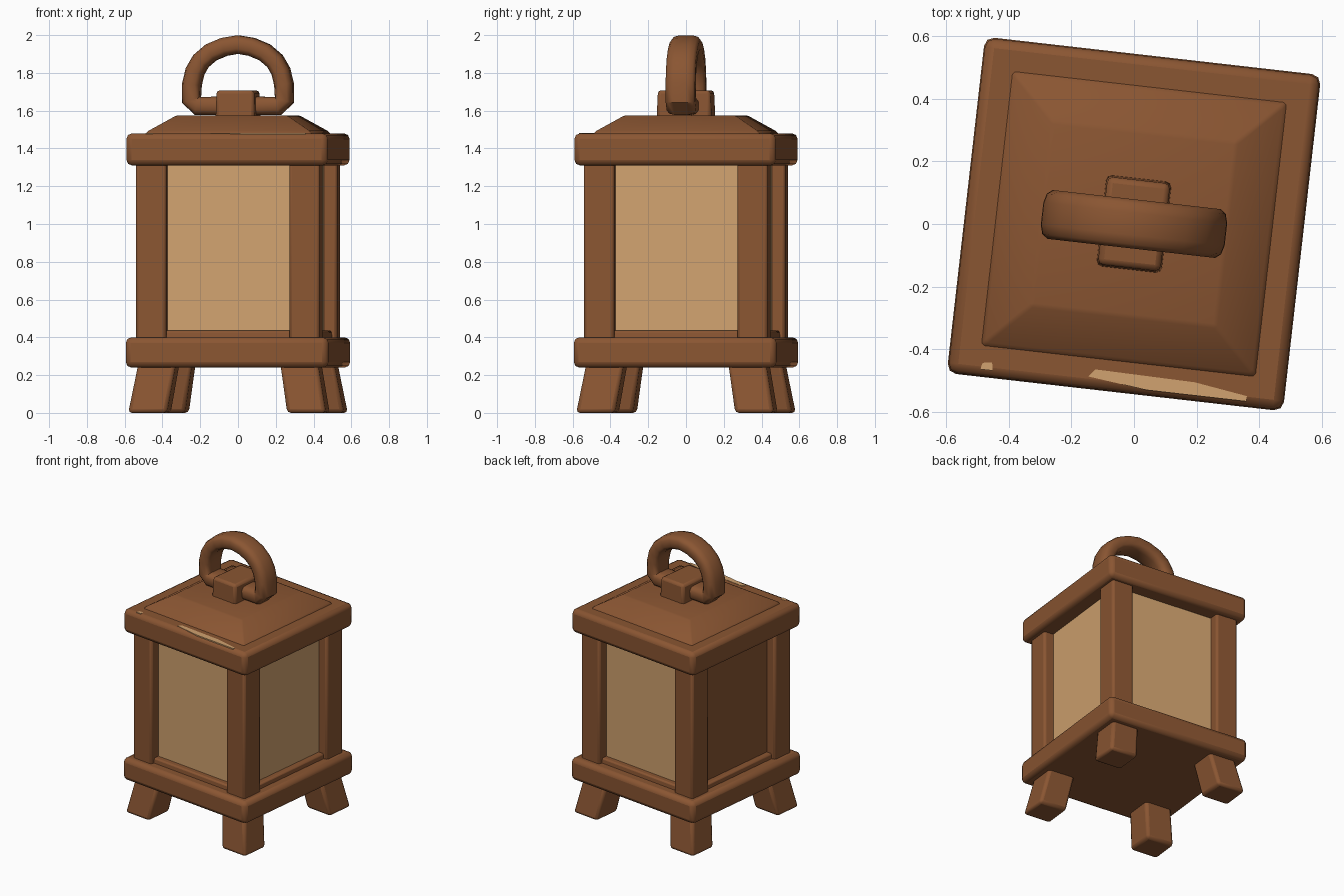
import bpy, bmesh, math
from mathutils import Vector

cube = bpy.data.objects.get("Cube")
if cube:
    bpy.data.objects.remove(cube, do_unlink=True)

TURN = math.radians(-6.5)   # the whole lantern stands slightly turned


def material(name, rgb):
    m = bpy.data.materials.new(name)
    m.use_nodes = True
    m.diffuse_color = (*rgb, 1)
    m.node_tree.nodes["Principled BSDF"].inputs["Base Color"].default_value = (*rgb, 1)
    return m


WOOD = material("brown wood", (0.255, 0.092, 0.032))
PAPER = material("warm paper", (0.64, 0.365, 0.16))


def finish(name, bm, mats, bevel=0, segments=2):
    bmesh.ops.recalc_face_normals(bm, faces=bm.faces)
    mesh = bpy.data.meshes.new(name)
    bm.to_mesh(mesh)
    bm.free()
    for m in mats:
        mesh.materials.append(m)
    ob = bpy.data.objects.new(name, mesh)
    bpy.context.collection.objects.link(ob)
    ob.rotation_euler.z = TURN
    if bevel:
        mod = ob.modifiers.new("soft edges", 'BEVEL')
        mod.width, mod.segments = bevel, segments
    bpy.ops.object.select_all(action='DESELECT')
    ob.select_set(True)
    bpy.context.view_layer.objects.active = ob
    bpy.ops.object.shade_smooth_by_angle(angle=math.radians(40))
    return ob


def rect(x0, x1, y0, y1):
    return [(x0, y0), (x1, y0), (x1, y1), (x0, y1)]


def square(h):
    return rect(-h, h, -h, h)


def loft(levels):
    """Solid through matching outlines, given as (z, outline) from low to high."""
    bm = bmesh.new()
    rings = [[bm.verts.new((x, y, z)) for x, y in pts] for z, pts in levels]
    n = len(rings[0])
    for a, b in zip(rings, rings[1:]):
        for i in range(n):
            j = (i + 1) % n
            bm.faces.new((a[i], a[j], b[j], b[i]))
    bm.faces.new(rings[0][::-1])
    bm.faces.new(rings[-1])
    return bm


# Frames, ledge and roof
finish("base_frame", loft([(0.24, square(0.54)), (0.40, square(0.54))]), [WOOD], 0.03)
finish("base_ledge", loft([(0.30, square(0.475)), (0.435, square(0.46))]), [WOOD], 0.01)
finish("roof_rim", loft([(1.31, square(0.537)), (1.48, square(0.537))]), [WOOD], 0.03)
finish("roof", loft([(1.46, square(0.45)), (1.49, square(0.435)),
                     (1.575, square(0.295))]), [WOOD], 0.008, 1)

# Body core: paper panes on three sides, a wooden panel on the right side
core = loft([(0.38, square(0.42)), (1.34, square(0.42))])
core.normal_update()
for f in core.faces:
    f.material_index = 1 if abs(f.normal.z) < 0.5 and f.normal.x > -0.5 else 0
finish("body_panels", core, [WOOD, PAPER])

# Corner posts and splayed legs
for sx, side in ((-1, "right"), (1, "left")):
    for sy, end in ((-1, "front"), (1, "back")):
        def corner(inner, outer):
            return [(sx * x, sy * y) for x, y in rect(inner, outer, inner, outer)]
        finish(f"post_{end}_{side}",
               loft([(0.36, corner(0.328, 0.49)), (1.35, corner(0.328, 0.49))]),
               [WOOD], 0.015)
        finish(f"leg_{end}_{side}",
               loft([(0.0, corner(0.32, 0.527)), (0.28, corner(0.275, 0.475))]),
               [WOOD], 0.02)

# Strap block holding the handle
finish("handle_strap", loft([(1.55, rect(-0.105, 0.105, -0.147, 0.147)),
                             (1.708, rect(-0.1, 0.1, -0.14, 0.14))]), [WOOD], 0.018)


# Handle: closed D-shaped loop swept with a soft, flattened section
half = [(0.12, 1.625), (0.215, 1.625), (0.248, 1.655), (0.245, 1.74)]
half += [(0.238 * math.cos(a), 1.755 + 0.192 * math.sin(a))
         for a in (math.radians(d) for d in (16, 34, 53, 72))]
path = half + [(0, 1.95)] + [(-x, z) for x, z in reversed(half)]
path = [Vector((x, 0, z)) for x, z in path]
bm = bmesh.new()
rings = []
count = len(path)
for i, p in enumerate(path):
    t = (path[(i + 1) % count] - path[i - 1]).normalized()
    out = t.cross(Vector((0, 1, 0)))
    ring = []
    for k in range(12):
        a = math.tau * (k + 0.5) / 12
        c, s = math.cos(a), math.sin(a)
        u = math.copysign(abs(c) ** 0.6, c) * 0.05
        v = math.copysign(abs(s) ** 0.6, s) * 0.08
        ring.append(bm.verts.new(p + out * u + Vector((0, v, 0))))
    rings.append(ring)
for i in range(count):
    a, b = rings[i], rings[(i + 1) % count]
    for k in range(12):
        m = (k + 1) % 12
        bm.faces.new((a[k], a[m], b[m], b[k]))
finish("handle", bm, [WOOD])

# Worn pale patches on the front of the roof rim
worn = [(-0.09, -0.5), (0.1, -0.522), (0.42, -0.522), (0.42, -0.505),
        (0.25, -0.48), (-0.07, -0.475)]
spot = [(-0.435, -0.516), (-0.395, -0.516), (-0.4, -0.49), (-0.43, -0.495)]
for name, outline in (("rim_worn_patch", worn), ("rim_worn_spot", spot)):
    finish(name, loft([(1.473, outline), (1.482, outline)]), [PAPER])
